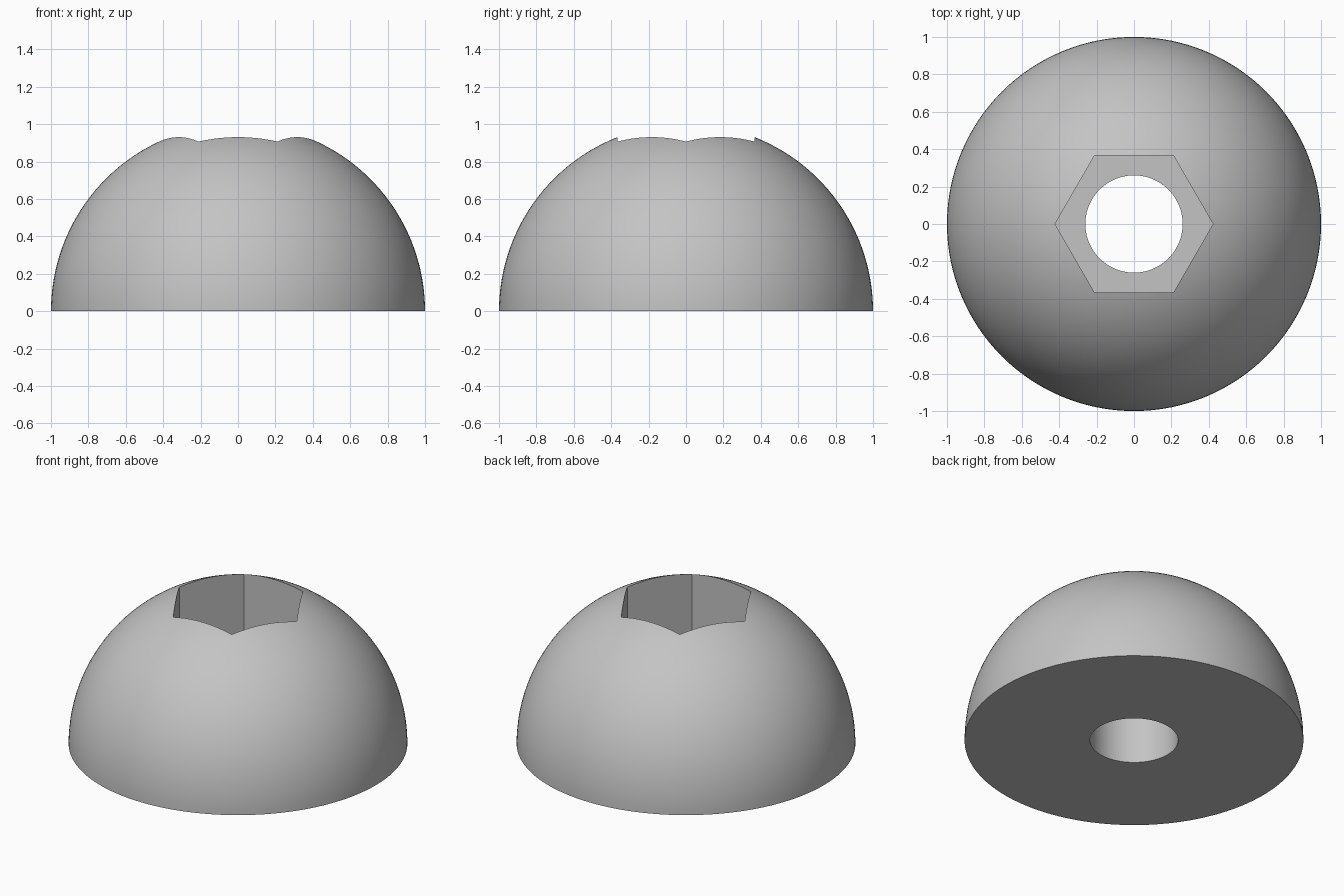
import bpy, bmesh, math
from mathutils import Matrix, Vector

RADIUS = 1.0
HOLE_RADIUS = 0.26
HEX_RADIUS = 0.4225
HEX_FLOOR = 0.4
SEGMENTS = 128
RINGS = 40

cube = bpy.data.objects.get("Cube")
if cube:
    bpy.data.objects.remove(cube, do_unlink=True)


def make_material(name, color):
    mat = bpy.data.materials.new(name)
    mat.use_nodes = True
    mat.diffuse_color = color
    mat.node_tree.nodes["Principled BSDF"].inputs["Base Color"].default_value = color
    return mat


def make_object(name, bm):
    bmesh.ops.recalc_face_normals(bm, faces=bm.faces)
    mesh = bpy.data.meshes.new(name)
    bm.to_mesh(mesh)
    bm.free()
    obj = bpy.data.objects.new(name, mesh)
    bpy.context.collection.objects.link(obj)
    return obj


def prism(name, sides, radius, bottom, top):
    bm = bmesh.new()
    bmesh.ops.create_cone(
        bm, cap_ends=True, segments=sides, radius1=radius, radius2=radius,
        depth=top - bottom, matrix=Matrix.Translation((0, 0, (bottom + top) / 2)))
    # Put one corner of the prism on the x axis
    corner = next(v.co for v in bm.verts)
    turn = Matrix.Rotation(-math.atan2(corner.y, corner.x), 3, "Z")
    bmesh.ops.rotate(bm, verts=bm.verts, cent=(0, 0, 0), matrix=turn)
    return make_object(name, bm)


def cut(target, cutter):
    mod = target.modifiers.new(cutter.name, "BOOLEAN")
    mod.operation = "DIFFERENCE"
    mod.solver = "EXACT"
    mod.object = cutter
    bpy.context.view_layer.objects.active = target
    bpy.ops.object.modifier_apply(modifier=mod.name)
    bpy.data.objects.remove(cutter, do_unlink=True)


# Solid dome: quarter circle profile spun about z, closed by a flat base
bm = bmesh.new()
angles = [i * math.pi / 2 / RINGS for i in range(RINGS + 1)]
profile = [bm.verts.new((RADIUS * math.cos(a), 0, RADIUS * math.sin(a))) for a in angles]
edges = [bm.edges.new(pair) for pair in zip(profile, profile[1:])]
bmesh.ops.spin(bm, geom=profile + edges, cent=(0, 0, 0), axis=(0, 0, 1),
               angle=math.tau, steps=SEGMENTS)
bmesh.ops.remove_doubles(bm, verts=bm.verts, dist=0.0001)
bmesh.ops.holes_fill(bm, edges=[e for e in bm.edges if e.is_boundary])
dome = make_object("dome", bm)

# Hexagonal nut pocket from the top, round bolt hole all the way through
cut(dome, prism("hex_pocket_cutter", 6, HEX_RADIUS, HEX_FLOOR, 1.2))
cut(dome, prism("bolt_hole_cutter", SEGMENTS, HOLE_RADIUS, -0.2, HEX_FLOOR + 0.2))

dome.data.materials.clear()
dome.data.materials.append(make_material("light_grey", (0.55, 0.55, 0.55, 1)))

bpy.ops.object.select_all(action="DESELECT")
dome.select_set(True)
bpy.context.view_layer.objects.active = dome
bpy.ops.object.shade_smooth_by_angle(angle=math.radians(20))
